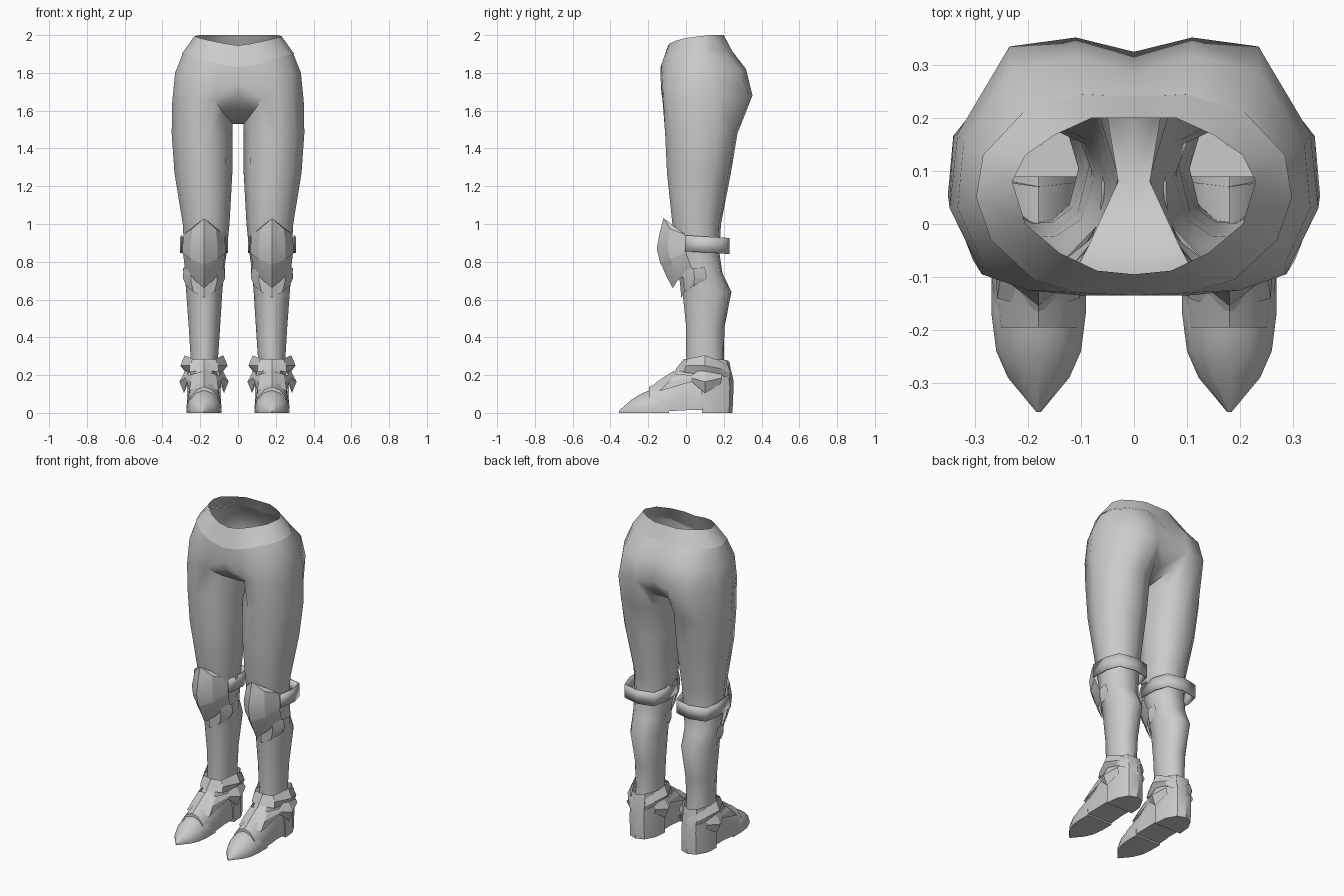
import bpy, bmesh, math

grey = bpy.data.materials.new("plain grey")
grey.diffuse_color = (0.6, 0.6, 0.6, 1)
CX = 0.18  # centre line of each leg


def finish(name, bm, angle=40, thick=0.0):
    """Make the object, mirrored across x = 0."""
    bmesh.ops.remove_doubles(bm, verts=bm.verts, dist=0.0005)
    bmesh.ops.recalc_face_normals(bm, faces=bm.faces)
    me = bpy.data.meshes.new(name)
    bm.to_mesh(me)
    bm.free()
    me.materials.append(grey)
    ob = bpy.data.objects.new(name, me)
    bpy.context.collection.objects.link(ob)
    bpy.ops.object.select_all(action='DESELECT')
    ob.select_set(True)
    bpy.context.view_layer.objects.active = ob
    bpy.ops.object.shade_smooth_by_angle(angle=math.radians(angle))
    if thick:
        s = ob.modifiers.new("thickness", 'SOLIDIFY')
        s.thickness = thick
        s.offset = 0
    m = ob.modifiers.new("mirror", 'MIRROR')
    m.merge_threshold = 0.001
    return ob


def skin(bm, rows, closed=False):
    """Bridge rows of equal length with quads."""
    vs = [[bm.verts.new(p) for p in r] for r in rows]
    n = len(rows[0])
    for a, b in zip(vs, vs[1:]):
        for i in range(n if closed else n - 1):
            j = (i + 1) % n
            bm.faces.new((a[i], a[j], b[j], b[i]))
    return vs


def both(half, closed=False):
    """Reflect half a row about the leg centre line; x is local."""
    right = [(CX + x, y, z) for x, y, z in half]
    left = [(CX - x, y, z) for x, y, z in half[::-1] if x > 0.0001]
    return right + left if closed else left + right


def plate(name, rows, closed=False, thick=0.0, angle=25):
    bm = bmesh.new()
    skin(bm, [both(r, closed) for r in rows], closed)
    return finish(name, bm, angle, thick)


# waistband: half rings from front centre to back centre
waist = [(0, -.095, 1.945), (.07, -.088, 1.955), (.14, -.055, 1.97), (.205, 0, 1.985), (.23, .08, 1.995),
         (.205, .13, 2), (.15, .168, 2), (.08, .2, 2), (0, .2, 2)]
belt = [(0, -.135, 1.83), (.1, -.13, 1.845), (.19, -.105, 1.875), (.27, -.03, 1.895), (.298, .05, 1.9),
        (.285, .13, 1.905), (.21, .21, 1.91), (.1, .245, 1.915), (0, .24, 1.91)]
bm = bmesh.new()
skin(bm, [waist, belt])
finish("waistband", bm)

# hips, crotch and legs in one skin
hip = [(0, -.133, 1.75), (.1, -.135, 1.77), (.2, -.125, 1.78), (.285, -.075, 1.79), (.333, .03, 1.8),
       (.322, .15, 1.8), (.235, .29, 1.81), (.11, .318, 1.82), (0, .285, 1.82)]
seat = [(0, -.13, 1.69), (.13, -.125, 1.665), (.21, -.12, 1.66), (.287, -.095, 1.65), (.348, .03, 1.65),
        (.333, .17, 1.66), (.235, .335, 1.67), (.11, .352, 1.68), (0, .325, 1.69)]
bm = bmesh.new()
skin(bm, [[(x * .985, y, z) for x, y, z in belt], hip, seat])
inner = [(.06, .26, 1.58), (.03, .08, 1.53), (.085, -.04, 1.60)]
skin(bm, [[seat[7]] + inner + [seat[1]],
          [seat[8]] + [(0, y, z) for x, y, z in inner] + [seat[0]]])
turns = (-18, 10, 42, 82, 115, 152, 192, 225, 268, 312)
rings = [seat[1:8] + inner]
# z, x min, x max, y min, y max, roundness
for z, x0, x1, y0, y1, e in ((1.48, .03, .352, -.112, .275, 2.3), (1.27, .03, .337, -.102, .24, 2.3),
                             (1.0, .045, .293, -.073, .187, 2.3), (.85, .06, .285, -.045, .178, 2.3),
                             (.74, .075, .283, -.027, .195, 2.1), (.64, .083, .275, -.02, .243, 2.1),
                             (.45, .095, .261, 0, .205, 2.1), (.3, .105, .252, 0, .203, 2.1),
                             (.2, .102, .256, .005, .21, 2.1)):
    ring = []
    for t in turns:
        a = math.radians(t)
        s, c = math.sin(a), math.cos(a)
        k = (abs(s) ** e + abs(c) ** e) ** (-1 / e)
        ring.append(((x0 + x1) / 2 + (x1 - x0) / 2 * s * k, (y0 + y1) / 2 - (y1 - y0) / 2 * c * k, z))
    rings.append(ring)
skin(bm, rings, True)
finish("hips_and_legs", bm, 50)

# knee guard: ridged diamond plate and its lower point
plate("knee_guard", [
    [(0, -.12, 1.03), (.004, -.115, 1.027), (.008, -.11, 1.024)],
    [(0, -.14, .95), (.062, -.085, .975), (.108, -.005, .945)],
    [(0, -.155, .87), (.072, -.098, .885), (.115, 0, .865)],
    [(0, -.135, .785), (.072, -.085, .815), (.113, 0, .845)]])
plate("knee_guard_point", [
    [(0, -.132, .79), (.07, -.083, .82), (.111, 0, .85)],
    [(0, -.105, .725), (.06, -.065, .755), (.105, .02, .795)],
    [(0, -.07, .66), (.045, -.045, .70), (.1, .035, .76)]])

# knee strap behind the leg
path = [(.118, -.005), (.124, .12), (.1, .205), (0, .228)]
plate("knee_strap", [[(x, y, z - y * .06) for x, y in path[::-1]] for z in (.94, .855)], thick=.006)

# shin cuff below the knee, flared at the top and flush at the bottom
plate("shin_cuff", [
    [(0, -.04, .74), (.07, -.02, .755), (.108, .04, .765), (.112, .1, .77)],
    [(0, -.032, .69), (.07, -.012, .70), (.112, .045, .715), (.105, .11, .72)],
    [(0, -.025, .61), (.055, -.008, .64), (.094, .04, .672), (.1, .11, .705)]])


# shoe sections along y: y, half width, top z, bottom z
def section(y, w, top, low):
    h = top - low
    return both([(0, y, top), (w * .5, y, low + h * .88), (w * .88, y, low + h * .58),
                 (w, y, low + h * .25), (w * .98, y, low), (0, y, low)], True)


def shoe(name, spec):
    bm = bmesh.new()
    vs = skin(bm, [section(*s) for s in spec], True)
    for end in (vs[0], vs[-1]):
        bm.faces.new(end)
    return finish(name, bm, 35)


shoe("toe_cap", [(-.355, .004, .012, 0), (-.29, .058, .068, 0), (-.24, .08, .10, 0),
                 (-.17, .089, .13, 0), (-.09, .089, .14, 0)])
shoe("shoe_body", [(-.195, .08, .138, .008), (-.15, .085, .16, .008), (-.08, .088, .20, .01),
                   (-.03, .086, .25, .012), (.0, .084, .278, .014), (.09, .085, .27, .014)])

# heel and ankle back: stacked half-round rings
plate("heel", [
    [(0, .23, .27), (.045, .215, .28), (.08, .15, .285), (.078, .08, .28), (0, .07, .28)],
    [(0, .252, .14), (.05, .232, .14), (.086, .165, .14), (.09, .08, .14), (0, .08, .14)],
    [(0, .246, 0), (.05, .228, 0), (.085, .165, 0), (.092, .085, 0), (0, .085, 0)],
    [(0, .15, 0), (.005, .15, 0), (.006, .149, 0), (.005, .148, 0), (0, .148, 0)]], True, angle=40)

# crossed ankle wraps flaring into pointed side wings
plate("upper_ankle_wrap", [
    [(0, -.012, .285), (.06, .005, .285), (.102, .1, .305), (.075, .18, .275), (.05, .222, .25), (0, .24, .22)],
    [(0, -.03, .262), (.075, .0, .25), (.125, .1, .25), (.1, .18, .235), (.055, .232, .21), (0, .25, .18)],
    [(0, -.055, .232), (.078, -.01, .215), (.084, .1, .2), (.086, .18, .20), (.05, .234, .18), (0, .252, .14)]])
plate("lower_ankle_wrap", [
    [(0, -.065, .222), (.06, -.05, .205), (.084, .03, .2), (.088, .1, .245), (.085, .19, .205)],
    [(0, -.12, .188), (.07, -.09, .165), (.1, .03, .185), (.13, .1, .165), (.1, .19, .185)],
    [(0, -.165, .155), (.078, -.14, .115), (.09, .03, .165), (.106, .1, .105), (.086, .185, .155)]])
